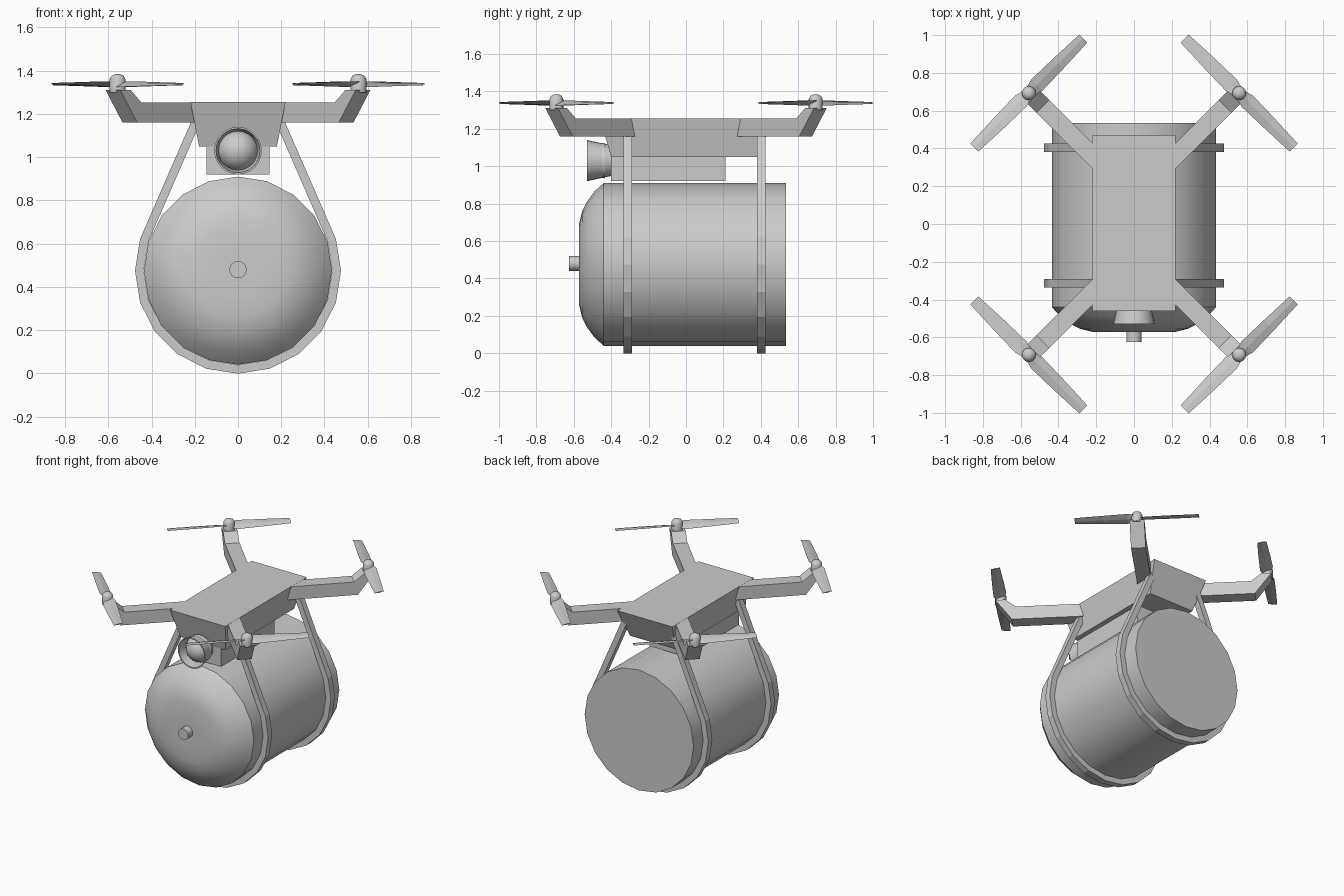
import bpy, bmesh, math
from mathutils import Vector, Matrix

if "Cube" in bpy.data.objects:
    bpy.data.objects.remove(bpy.data.objects["Cube"])

grey = bpy.data.materials.new("plain grey")
grey.diffuse_color = (0.6, 0.6, 0.6, 1)
grey.use_nodes = True
grey.node_tree.nodes["Principled BSDF"].inputs["Base Color"].default_value = grey.diffuse_color


def finish(name, bm, smooth=False):
    bmesh.ops.recalc_face_normals(bm, faces=bm.faces)
    me = bpy.data.meshes.new(name)
    bm.to_mesh(me)
    bm.free()
    me.materials.append(grey)
    ob = bpy.data.objects.new(name, me)
    bpy.context.collection.objects.link(ob)
    if smooth:
        bpy.ops.object.select_all(action='DESELECT')
        ob.select_set(True)
        bpy.context.view_layer.objects.active = ob
        bpy.ops.object.shade_smooth_by_angle(angle=math.radians(40))
    return ob


def loft(name, rings, smooth=False, closed=False):
    """Skin equal-length rings of points; cap the ends unless closed."""
    bm = bmesh.new()
    vs = [[bm.verts.new(p) for p in r] for r in rings]
    n = len(vs[0])
    pairs = list(zip(vs, vs[1:])) + ([(vs[-1], vs[0])] if closed else [])
    for a, b in pairs:
        for i in range(n):
            j = (i + 1) % n
            bm.faces.new((a[i], a[j], b[j], b[i]))
    if not closed:
        bm.faces.new(vs[0])
        bm.faces.new(vs[-1])
    return finish(name, bm, smooth)


def turned(name, profile, centre, segs, axis='Y', smooth=True):
    """Turn (offset, radius) pairs around an axis through centre."""
    rings = []
    for h, r in profile:
        ring = []
        for i in range(segs):
            a = math.tau * i / segs
            u, v = r * math.sin(a), r * math.cos(a)
            ring.append(Vector(centre) + Vector((u, h, v) if axis == 'Y' else (u, v, h)))
        rings.append(ring)
    return loft(name, rings, smooth)


def rect(x, y0, y1, z):
    return [(-x, y0, z), (x, y0, z), (x, y1, z), (-x, y1, z)]


# Drum with rounded nose, and its small nozzle
ZC = 0.475
turned("drum", [(-0.572, 0.10), (-0.572, 0.215), (-0.555, 0.285), (-0.53, 0.335),
                (-0.49, 0.39), (-0.44, 0.435), (0.535, 0.435)], (0, 0, ZC), 20)
turned("nozzle", [(-0.625, 0.04), (-0.56, 0.04)], (0, 0, 0.48), 16)

# Body and camera housing
loft("body", [rect(0.18, -0.40, 0.38, 1.05), rect(0.22, -0.46, 0.47, 1.255)])
loft("camera_box", [rect(0.145, -0.40, 0.21, 0.92), rect(0.145, -0.40, 0.21, 1.06)])

# Camera hood, recessed inside, and the lens ball
turned("camera_hood", [(-0.39, 0.08), (-0.53, 0.11), (-0.53, 0.102), (-0.43, 0.085)],
       (0, 0, 1.03), 24)
bm = bmesh.new()
bmesh.ops.create_uvsphere(bm, u_segments=20, v_segments=12, radius=0.095,
                          matrix=Matrix.Translation((0, -0.432, 1.03)) @ Matrix.Rotation(math.pi / 2, 4, 'X'))
bmesh.ops.delete(bm, geom=[v for v in bm.verts if v.co.y > -0.42], context='VERTS')
finish("camera_lens", bm, True)

# Straps: an open loop under the drum, rising to the body
path = [(0.19, 1.175)]
path += [(0.456 * math.cos(a), ZC + 0.456 * math.sin(a))
         for a in (math.radians(18 - 18 * k) for k in range(13))]
path += [(-0.19, 1.175)]
for name, y in (("front_strap", -0.3125), ("rear_strap", 0.4025)):
    rings = []
    for i, p in enumerate(path):
        p = Vector(p)
        d0 = (p - Vector(path[i - 1])).normalized() if i else None
        d1 = (Vector(path[i + 1]) - p).normalized() if i < len(path) - 1 else None
        t = ((d0 or d1) + (d1 or d0)).normalized()
        n = Vector((-t.y, t.x)) * 0.02 / t.dot(d0 or d1)
        a, b = p + n, p - n
        rings.append([(a.x, y - 0.0225, a.y), (b.x, y - 0.0225, b.y),
                      (b.x, y + 0.0225, b.y), (a.x, y + 0.0225, a.y)])
    loft(name, rings)

# Four arms with rotors, mirrored across both axes
arm = [(0.12, 1.16), (0.50, 1.16), (0.578, 1.31), (0.53, 1.31), (0.482, 1.254), (0.12, 1.254)]
W = 0.034
for sx, side in ((-1, "left"), (1, "right")):
    for sy, end in ((-1, "front"), (1, "rear")):
        tag = end + "_" + side
        loft(tag + "_arm", [[(sx * (c + s * W), sy * (c + 0.14 - s * W), z) for c, z in arm]
                            for s in (-1, 1)])
        hub = Vector((sx * 0.557, sy * 0.693, 0))
        turned(tag + "_hub", [(1.30, 0.037), (1.36, 0.037), (1.376, 0.028), (1.384, 0.012)],
               hub, 16, 'Z')
        # Two pitched, tapering blades at right angles to the arm
        for k in (-1, 1):
            along = Vector((sx, -sy, 0)).normalized() * k
            across = Vector((-along.y, along.x, 0))
            rings = []
            for d, w, tilt in ((0.0, 0.025, 0.012), (0.06, 0.042, 0.013),
                               (0.22, 0.038, 0.009), (0.408, 0.03, 0.005)):
                o = hub + along * d + Vector((0, 0, 1.338))
                rings.append([o + across * (w * u) + Vector((0, 0, tilt * u + h))
                              for u, h in ((-1, 0), (0, -0.004), (1, 0), (0, 0.004))])
            loft(f"{tag}_blade_{'a' if k < 0 else 'b'}", rings)
